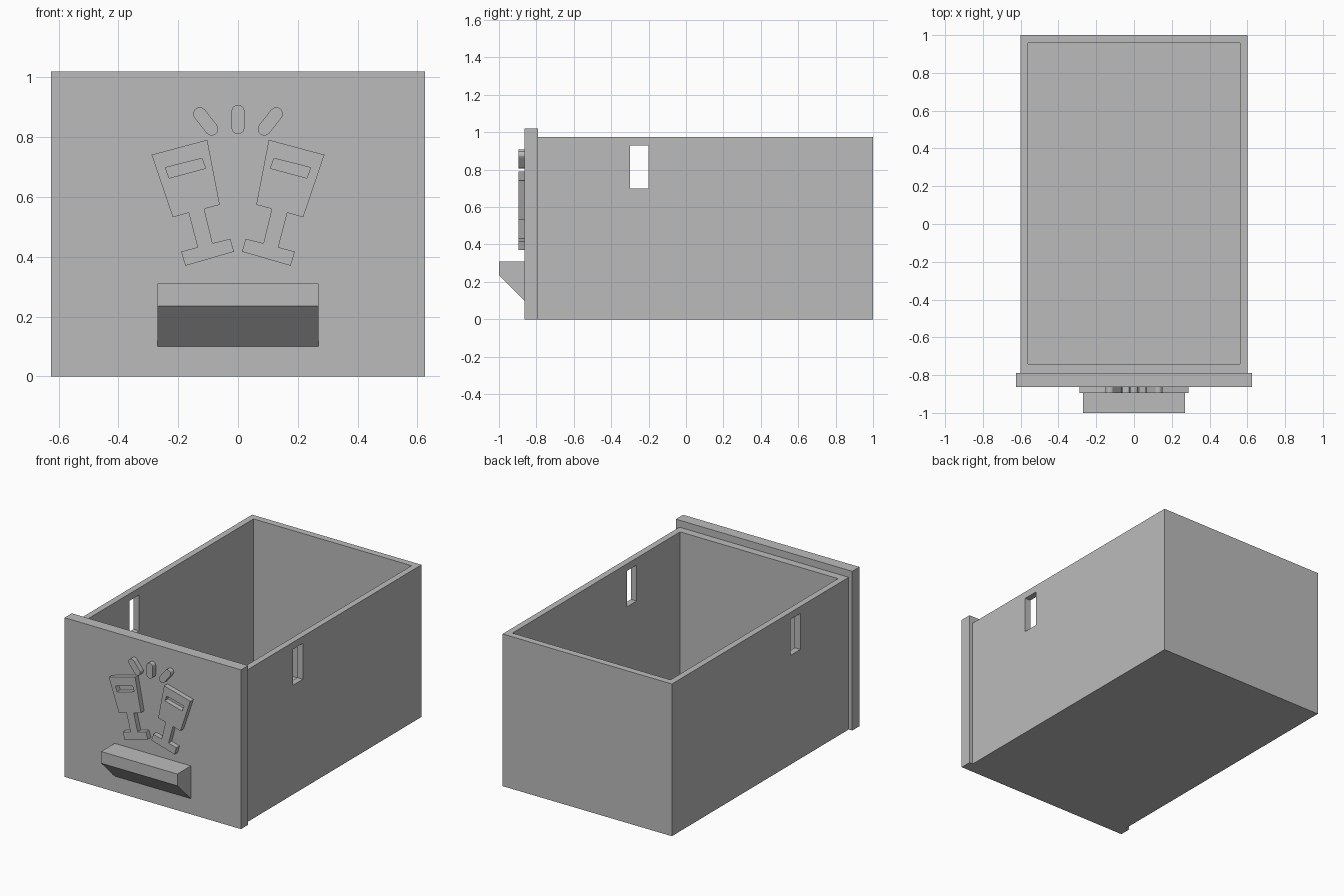
import bpy, bmesh, math
from mathutils import Vector

if "Cube" in bpy.data.objects:
    bpy.data.objects.remove(bpy.data.objects["Cube"])

grey = bpy.data.materials.new("plain_grey")
grey.use_nodes = True
colour = (0.5, 0.5, 0.5, 1)
grey.diffuse_color = colour
grey.node_tree.nodes["Principled BSDF"].inputs["Base Color"].default_value = colour


def prism(name, points, offset):
    """Extrude a flat outline of 3D points along an offset."""
    bm = bmesh.new()
    face = bm.faces.new([bm.verts.new(p) for p in points])
    out = bmesh.ops.extrude_face_region(bm, geom=[face], use_keep_orig=True)
    moved = [v for v in out["geom"] if isinstance(v, bmesh.types.BMVert)]
    bmesh.ops.translate(bm, verts=moved, vec=Vector(offset))
    bmesh.ops.recalc_face_normals(bm, faces=bm.faces)
    mesh = bpy.data.meshes.new(name)
    bm.to_mesh(mesh)
    bm.free()
    mesh.materials.append(grey)
    obj = bpy.data.objects.new(name, mesh)
    bpy.context.collection.objects.link(obj)
    return obj


def block(name, x0, x1, y0, y1, z0, z1):
    base = [(x0, y0, z0), (x1, y0, z0), (x1, y1, z0), (x0, y1, z0)]
    return prism(name, base, (0, 0, z1 - z0))


def cut(obj, cutter):
    """Subtract a cutter for good, then discard it."""
    mod = obj.modifiers.new("cut", "BOOLEAN")
    mod.operation = "DIFFERENCE"
    mod.solver = "EXACT"
    mod.object = cutter
    bpy.context.view_layer.objects.active = obj
    bpy.ops.object.modifier_apply(modifier=mod.name)
    bpy.data.objects.remove(cutter)


# Open drawer box with a window through both sides
box = block("drawer_box", -0.6, 0.6, -0.79, 1, 0, 0.975)
cut(box, block("cavity", -0.56, 0.56, -0.74, 0.957, 0.04, 1.2))
cut(box, block("side_window", -0.8, 0.8, -0.3, -0.2, 0.7, 0.93))

# Front panel
PANEL = -0.863
block("front_panel", -0.625, 0.625, PANEL, -0.79, 0, 1.02)

# Wedge handle
wedge = [(PANEL, 0.1), (-1, 0.235), (-1, 0.31), (PANEL, 0.31)]
prism("handle", [(-0.27, y, z) for y, z in wedge], (0.54, 0, 0))

# Raised pair of tilted goblets, each with a slot
RAISE = 0.032
goblet = [(0.103, 0.791), (0.289, 0.741), (0.218, 0.532), (0.165, 0.547),
          (0.135, 0.432), (0.19, 0.417), (0.176, 0.37), (0.013, 0.417),
          (0.026, 0.46), (0.085, 0.445), (0.113, 0.56), (0.061, 0.574)]
slot = [(0.121, 0.729), (0.243, 0.698), (0.23, 0.663), (0.108, 0.696)]


def raised(name, outline, side, start=PANEL, depth=RAISE):
    return prism(name, [(side * x, start, z) for x, z in outline], (0, -depth, 0))


def capsule(a, b, r, steps=8):
    """Outline of a rounded bar between two centres."""
    angle = math.atan2(b[1] - a[1], b[0] - a[0])
    points = []
    for centre, turn in ((b, angle - math.pi / 2), (a, angle + math.pi / 2)):
        for i in range(steps + 1):
            t = turn + math.pi * i / steps
            points.append((centre[0] + r * math.cos(t), centre[1] + r * math.sin(t)))
    return points


for side, label in ((1, "left"), (-1, "right")):
    body = raised(label + "_goblet", goblet, side)
    cut(body, raised("slot_cutter", slot, side, PANEL + 0.1, 0.3))
    # Slanted spark bars
    raised(label + "_spark", capsule((0.088, 0.827), (0.128, 0.878), 0.022), side)

# Upright spark bar
raised("middle_spark", capsule((0, 0.832), (0, 0.886), 0.022), 1)
